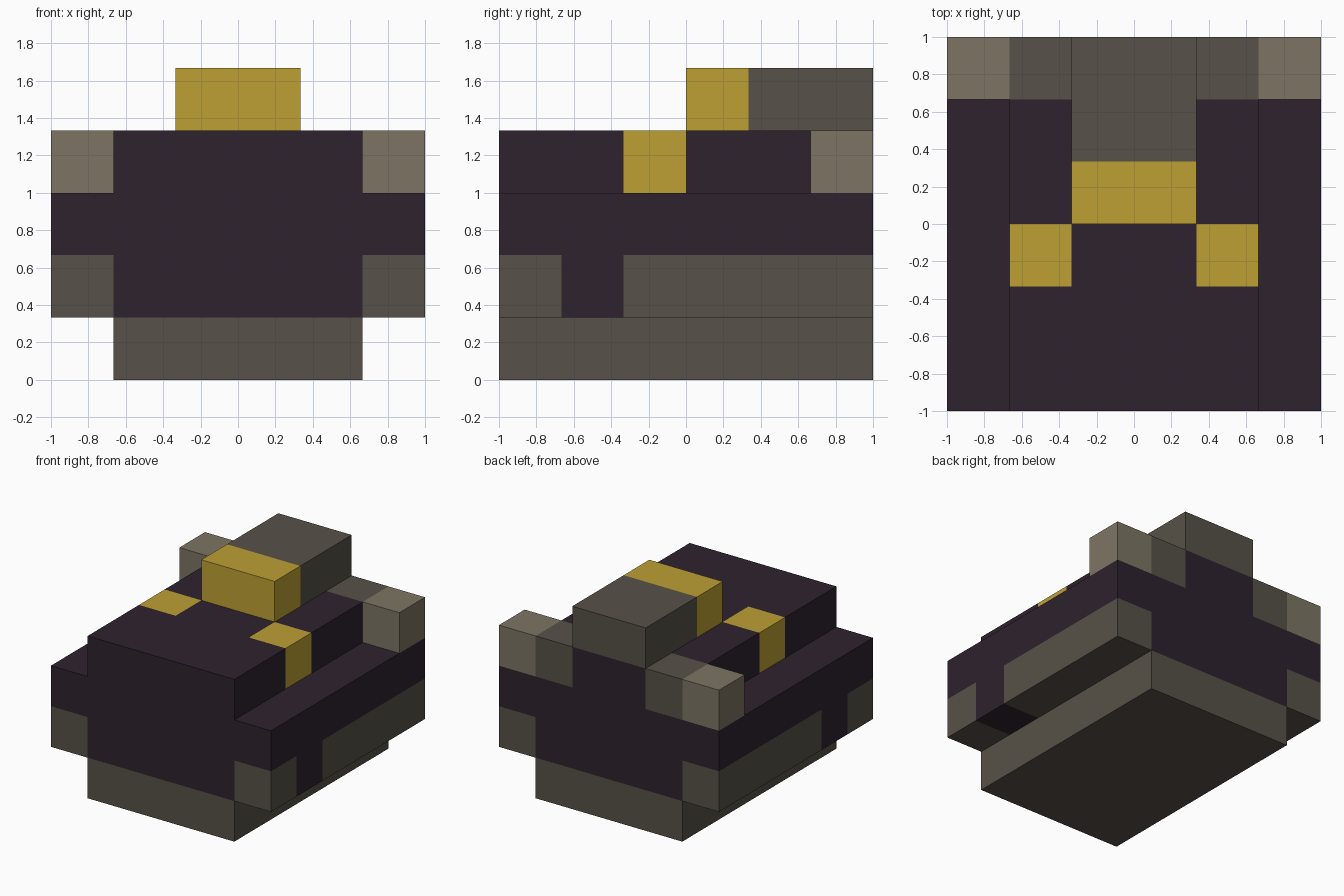
import bpy
import bmesh
import math
from mathutils import Vector

UNIT = 1 / 3  # every part sits on a grid of thirds

if "Cube" in bpy.data.objects:
    bpy.data.objects.remove(bpy.data.objects["Cube"], do_unlink=True)


def make_material(name, rgb):
    mat = bpy.data.materials.new(name)
    mat.use_nodes = True
    colour = (*rgb, 1.0)
    mat.diffuse_color = colour
    bsdf = next(n for n in mat.node_tree.nodes if n.type == "BSDF_PRINCIPLED")
    bsdf.inputs["Base Color"].default_value = colour
    return mat


MATERIALS = {
    "purple": make_material("dark purple", (0.027, 0.016, 0.027)),
    "grey": make_material("warm grey", (0.095, 0.083, 0.065)),
    "pale": make_material("pale grey", (0.205, 0.178, 0.127)),
    "gold": make_material("gold", (0.509, 0.352, 0.034)),
}


def add_block(name, low, high, rule):
    """Box in grid units, cut along the grid and coloured by cell centre."""
    low, high = Vector(low), Vector(high)
    bm = bmesh.new()
    bmesh.ops.create_cube(bm, size=1)
    bmesh.ops.scale(bm, vec=high - low, verts=bm.verts)
    bmesh.ops.translate(bm, vec=(low + high) / 2, verts=bm.verts)
    for axis in range(3):
        normal = Vector((0, 0, 0))
        normal[axis] = 1
        for step in range(int(low[axis]) + 1, int(high[axis])):
            bmesh.ops.bisect_plane(bm, geom=bm.verts[:] + bm.edges[:] + bm.faces[:],
                                   plane_co=normal * step, plane_no=normal)
    keys = list(MATERIALS)
    for face in bm.faces:
        face.material_index = keys.index(rule(face.calc_center_median()))
    # Merge neighbouring cells of one colour
    bmesh.ops.dissolve_limit(bm, angle_limit=math.radians(1), verts=bm.verts[:],
                             edges=bm.edges[:], delimit={"MATERIAL"})
    bmesh.ops.scale(bm, vec=(UNIT, UNIT, UNIT), verts=bm.verts)
    mesh = bpy.data.meshes.new(name)
    bm.to_mesh(mesh)
    bm.free()
    for mat in MATERIALS.values():
        mesh.materials.append(mat)
    obj = bpy.data.objects.new(name, mesh)
    bpy.context.collection.objects.link(obj)
    return obj


def hull_colour(c):
    if abs(c.x) > 1 and c.z > 3:
        if -1 < c.y < 0:
            return "gold"
        if c.y > 2:
            return "grey"
    return "purple"


def fender_colour(c):
    return "grey" if c.z < 2 and not -2 < c.y < -1 else "purple"


# Central body
add_block("base", (-2, -3, 0), (2, 3, 1), lambda c: "grey")
add_block("hull", (-2, -3, 1), (2, 3, 4), hull_colour)
add_block("turret", (-1, 0, 4), (1, 3, 5),
          lambda c: "gold" if c.y < 1 else "grey")

# Side fenders and rear corner blocks
for side, x in (("right", -3), ("left", 2)):
    add_block(side + "_fender", (x, -3, 1), (x + 1, 3, 3), fender_colour)
    add_block(side + "_rear_block", (x, 2, 3), (x + 1, 3, 4), lambda c: "pale")
